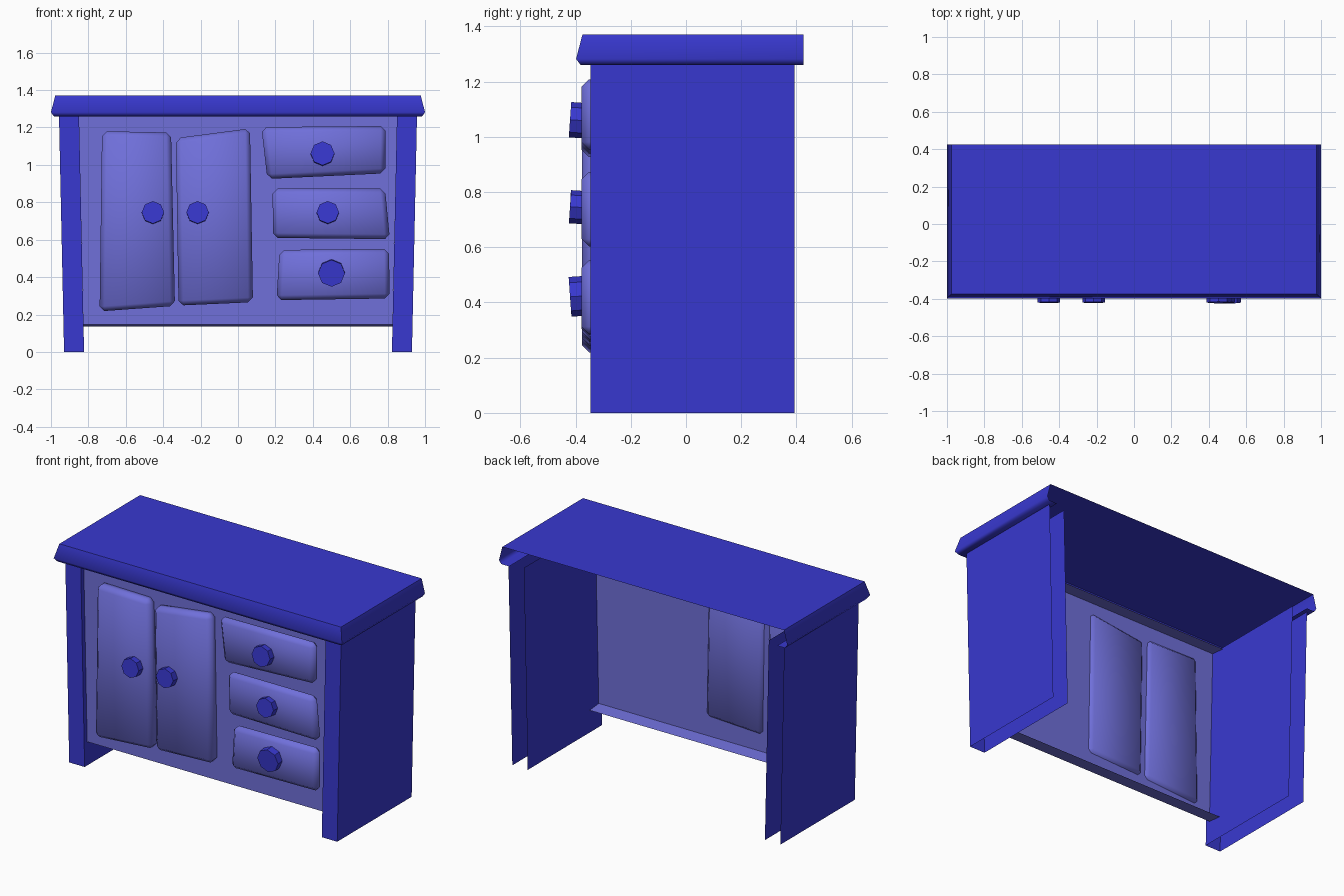
import bpy, bmesh, math
from mathutils import Matrix

if "Cube" in bpy.data.objects:
    bpy.data.objects.remove(bpy.data.objects["Cube"])


def material(name, rgb):
    m = bpy.data.materials.new(name)
    m.diffuse_color = (*rgb, 1)
    m.use_nodes = True
    m.node_tree.nodes["Principled BSDF"].inputs["Base Color"].default_value = m.diffuse_color
    return m


BLUE = material("deep_blue", (0.04, 0.04, 0.63))
LIGHT = material("light_blue", (0.16, 0.16, 0.70))


def finish(name, bm, mat, smooth=None):
    me = bpy.data.meshes.new(name)
    bm.to_mesh(me)
    bm.free()
    ob = bpy.data.objects.new(name, me)
    bpy.context.collection.objects.link(ob)
    me.materials.append(mat)
    if smooth:
        bpy.ops.object.select_all(action='DESELECT')
        ob.select_set(True)
        bpy.context.view_layer.objects.active = ob
        bpy.ops.object.shade_smooth_by_angle(angle=math.radians(smooth))
    return ob


def skin(rows):
    """Join rows of points (lowest first) into an open sheet."""
    bm = bmesh.new()
    vs = [[bm.verts.new(p) for p in row] for row in rows]
    for lo, up in zip(vs, vs[1:]):
        for i in range(len(lo) - 1):
            bm.faces.new((lo[i], lo[i + 1], up[i + 1], up[i]))
    return bm, vs


def u_row(x0, x1, front, back, z):
    """U-shaped row, open at the back."""
    return [(x0, back, z), (x0, front, z), (x1, front, z), (x1, back, z)]


# Worktop: moulded edge on three sides, open underneath and at the back
edge = [(0.93, -0.33, 1.26), (0.985, -0.382, 1.26), (1.0, -0.398, 1.282), (0.977, -0.375, 1.37)]
bm, vs = skin([u_row(-hx, hx, fy, 0.425, z) for hx, fy, z in edge])
bm.faces.new(vs[-1])
finish("worktop", bm, BLUE, 65)

# Side legs: tapered U channels, open at the back
for side, s in (("left", -1), ("right", 1)):
    rows = []
    for inner, outer, z in ((0.823, 0.93, 0.0), (0.85, 0.957, 1.26)):
        x0, x1 = sorted((s * inner, s * outer))
        rows.append(u_row(x0, x1, -0.345, 0.393, z))
    finish(side + "_side_leg", skin(rows)[0], BLUE)

# Front panel with top and bottom flanges turned backwards
PANEL_Y = -0.315
outline = [(0.826, PANEL_Y + 0.09, 0.137), (0.826, PANEL_Y, 0.146),
           (0.85, PANEL_Y, 1.258), (0.85, PANEL_Y + 0.09, 1.25)]
finish("front_panel", skin([[(-w, y, z), (w, y, z)] for w, y, z in outline])[0], LIGHT)


# Doors and drawers: crooked four-sided slabs with bevelled edges
def crooked_slab(name, corners, front, back, bevel=0.026):
    bm = bmesh.new()
    f = [bm.verts.new((x, front, z)) for x, z in corners]
    b = [bm.verts.new((x, back, z)) for x, z in corners]
    bm.faces.new(f)
    bm.faces.new(b[::-1])
    for i in range(4):
        j = (i + 1) % 4
        bm.faces.new((f[i], b[i], b[j], f[j]))
    bmesh.ops.recalc_face_normals(bm, faces=bm.faces)
    bmesh.ops.bevel(bm, geom=bm.edges[:], offset=bevel, segments=1,
                    affect='EDGES', profile=0.5)
    finish(name, bm, LIGHT, 80)


crooked_slab("left_door", [(-0.74, 0.217), (-0.337, 0.246), (-0.358, 1.173), (-0.727, 1.18)], -0.376, -0.295)
crooked_slab("right_door", [(-0.318, 0.248), (0.08, 0.266), (0.064, 1.195), (-0.332, 1.143)], -0.376, -0.295)
drawers = {
    "top": [(0.157, 0.925), (0.787, 0.955), (0.79, 1.208), (0.125, 1.202)],
    "middle": [(0.187, 0.61), (0.812, 0.603), (0.786, 0.873), (0.185, 0.873)],
    "bottom": [(0.206, 0.277), (0.811, 0.286), (0.807, 0.552), (0.222, 0.545)],
}
for level, corners in drawers.items():
    crooked_slab(level + "_drawer", corners, -0.378, -0.317)

# Knobs: slightly tilted octagonal discs
for name, x, z, r, tilt in (("left_door_knob", -0.455, 0.745, 0.06, 3),
                            ("right_door_knob", -0.216, 0.745, 0.06, 3),
                            ("top_drawer_knob", 0.452, 1.06, 0.064, 4),
                            ("middle_drawer_knob", 0.48, 0.745, 0.06, 4),
                            ("bottom_drawer_knob", 0.5, 0.422, 0.072, -4)):
    bm = bmesh.new()
    bmesh.ops.create_cone(bm, cap_ends=True, segments=8, radius1=r, radius2=r, depth=0.05,
                          matrix=Matrix.Translation((x, -0.395, z))
                          @ Matrix.Rotation(math.radians(90 - tilt), 4, 'X')
                          @ Matrix.Rotation(math.radians(22.5), 4, 'Z')
                          @ Matrix.Rotation(math.radians(-22.5), 4, 'Z'))
    finish(name, bm, BLUE)
